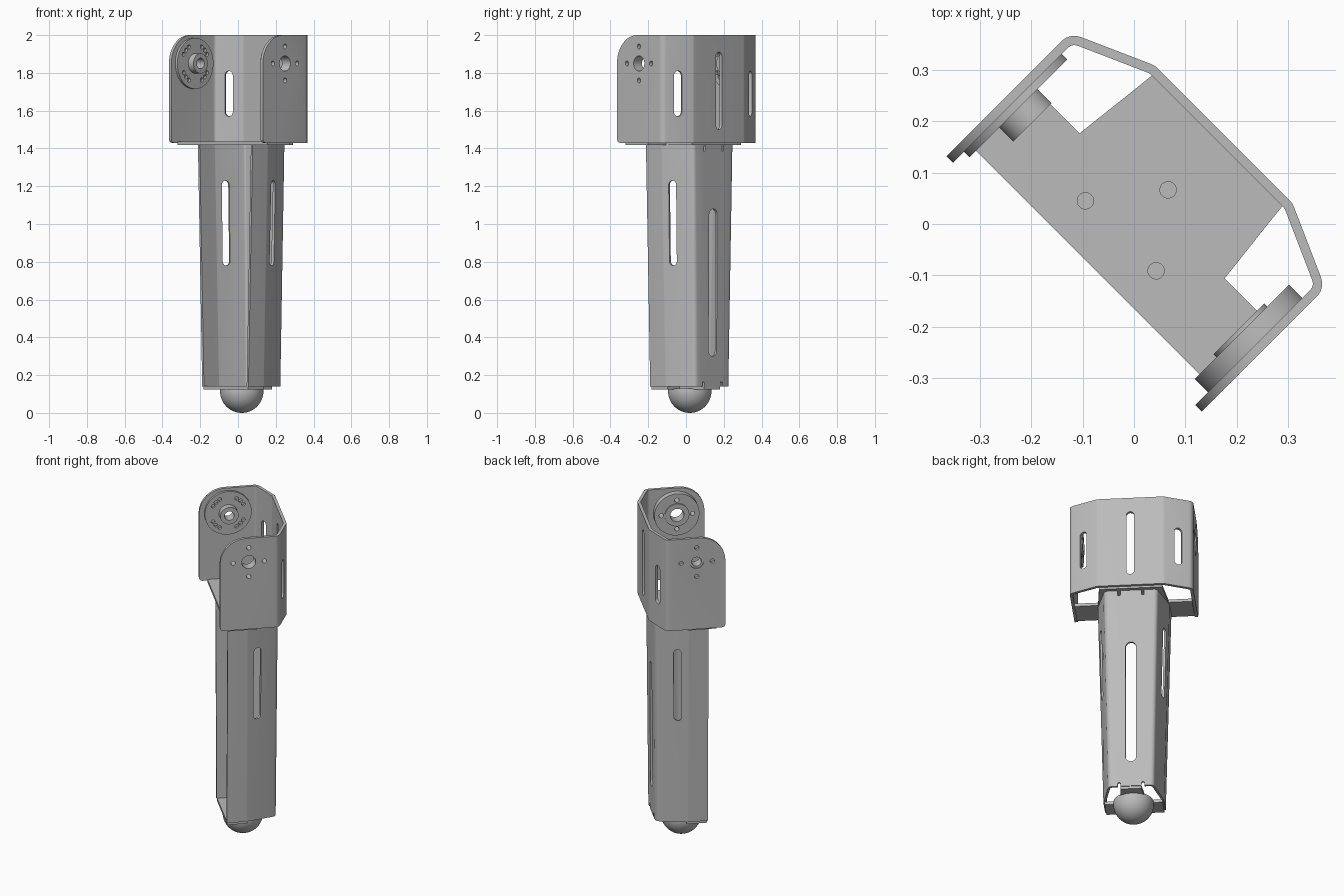
import bpy, bmesh
from math import pi, sin, cos, tan, radians, atan2
from mathutils import Matrix, Vector

cube = bpy.data.objects.get("Cube")
if cube:
    bpy.data.objects.remove(cube, do_unlink=True)

metal = bpy.data.materials.new("grey metal")
metal.use_nodes = True
grey = (0.5, 0.5, 0.5, 1)
metal.diffuse_color = grey
metal.node_tree.nodes["Principled BSDF"].inputs["Base Color"].default_value = grey
parts = []


def loft(bm, low, high):
    """Closed solid between two matching loops of 3D points."""
    a = [bm.verts.new(p) for p in low]
    b = [bm.verts.new(p) for p in high]
    n = len(a)
    bm.faces.new(a)
    bm.faces.new(b)
    for i in range(n):
        j = (i + 1) % n
        bm.faces.new((a[i], a[j], b[j], b[i]))


def slab(bm, profile, y0, y1, at=(0, 0), angle=0):
    """Upright (x, z) profile extruded along y, then turned about z and moved."""
    m = Matrix.Translation((at[0], at[1], 0)) @ Matrix.Rotation(angle, 4, 'Z')
    loft(bm, *[[m @ Vector((x, y, z)) for x, z in profile] for y in (y0, y1)])


def flat(bm, outline, z0, z1):
    loft(bm, [(x, y, z0) for x, y in outline], [(x, y, z1) for x, y in outline])


def arc(cx, cz, r, a0, a1, n):
    return [(cx + r * cos(a0 + (a1 - a0) * i / n), cz + r * sin(a0 + (a1 - a0) * i / n))
            for i in range(n + 1)]


def circle(cx, cz, r, n=40):
    return arc(cx, cz, r, 0, 2 * pi, n)[:-1]


def stadium(w, z0, z1):
    r = w / 2
    return arc(0, z1 - r, r, 0, pi, 10) + arc(0, z0 + r, r, pi, 2 * pi, 10)


def finish(name, bm, part=True):
    bmesh.ops.recalc_face_normals(bm, faces=bm.faces)
    mesh = bpy.data.meshes.new(name)
    bm.to_mesh(mesh)
    bm.free()
    ob = bpy.data.objects.new(name, mesh)
    bpy.context.collection.objects.link(ob)
    if part:
        mesh.materials.append(metal)
        parts.append(ob)
    return ob


def cut(ob, bm, operation='DIFFERENCE'):
    tool = finish("cutter", bm, False)
    tool.hide_render = True
    mod = ob.modifiers.new("cut", 'BOOLEAN')
    mod.operation, mod.solver, mod.object = operation, 'EXACT', tool
    bpy.context.view_layer.objects.active = ob
    bpy.ops.object.modifier_apply(modifier=mod.name)
    bpy.data.objects.remove(tool, do_unlink=True)


def rounded(path, r, n=4):
    """Replace inner corners of an open path by arcs."""
    pts = [Vector(p) for p in path]
    out = [pts[0]]
    for p, q, s in zip(pts, pts[1:], pts[2:]):
        d0, d1 = (q - p).normalized(), (s - q).normalized()
        turn = d0.angle(d1)
        centre = q - d0 * r * tan(turn / 2) + Vector((d0.y, -d0.x)) * r
        start = atan2(d0.x, -d0.y)
        out += [Vector(c) for c in arc(centre.x, centre.y, r, start, start - turn, n)]
    return out + [pts[-1]]


def sheet(path, r, t):
    """Closed outline of bent sheet metal, thickened inward."""
    pts = rounded(path, r)
    inner = []
    for i, p in enumerate(pts):
        a = (p - pts[i - 1]).normalized() if i else (pts[1] - p).normalized()
        b = (pts[i + 1] - p).normalized() if i < len(pts) - 1 else a
        na, nb = Vector((a.y, -a.x)), Vector((b.y, -b.x))
        inner.append(p + (na + nb) * t / (1 + na.dot(nb)))
    return pts + inner[::-1]


def mirrored(half):
    return half + [(-x, y) for x, y in half[::-1]]


ACROSS = -pi / 2      # turns a slab so that it extrudes along the width axis
AXLE = 1.85

# Hip bracket: bent sheet with rounded ear plates and slots
bm = bmesh.new()
flat(bm, sheet(mirrored([(-0.352, -0.165), (-0.352, 0.175), (-0.19, 0.247)]), 0.035, 0.018),
     1.43, 2)
bracket = finish("hip_bracket", bm)
bm = bmesh.new()
ear = [(-0.4, 1.4), (-0.4, 2.1), (-0.1, 2.1), (-0.1, 2.0)]
ear = ([(-0.4, 1.43), (0.145, 1.43)] + arc(0.145, 1.45, 0.02, -pi / 2, 0, 4)[1:]
       + arc(0.015, AXLE, 0.15, 0, pi / 2, 12) + [(-0.4, 2.0)])
slab(bm, ear, -0.5, 0.5, angle=ACROSS)
cut(bracket, bm, 'INTERSECT')
bm = bmesh.new()
slab(bm, stadium(0.045, 1.5, 1.91), -0.05, 0.05, (0, 0.24))
for s in (-1, 1):
    slab(bm, stadium(0.045, 1.57, 1.81), -0.05, 0.05, (s * 0.268, 0.205), s * -radians(24))
    slab(bm, circle(0, AXLE, 0.04), -0.05, 0.05, (s * 0.345, 0), ACROSS)
    for k in range(4):
        x, z = 0.09 * cos(k * pi / 2), 0.09 * sin(k * pi / 2)
        slab(bm, circle(x, AXLE + z, 0.013, 16), -0.05, 0.05, (s * 0.345, 0), ACROSS)
cut(bracket, bm)

# Servo horn disc with grouped holes, and its hollow boss
bm = bmesh.new()
slab(bm, circle(0, AXLE, 0.135, 64), -0.334, -0.319, angle=ACROSS)
horn = finish("horn_disc", bm)
bm = bmesh.new()
slab(bm, circle(0, AXLE, 0.03), -0.4, -0.2, angle=ACROSS)
for k in range(4):
    for step in (-16, 0, 16):
        a = radians(45 + 90 * k + step)
        slab(bm, circle(0.1 * cos(a), AXLE + 0.1 * sin(a), 0.011, 14), -0.4, -0.2, angle=ACROSS)
cut(horn, bm)
bm = bmesh.new()
slab(bm, circle(0, AXLE, 0.053), -0.345, -0.28, angle=ACROSS)
boss = finish("horn_boss", bm)
bm = bmesh.new()
slab(bm, circle(0, AXLE, 0.028), -0.4, -0.2, angle=ACROSS)
cut(boss, bm)

# Idler bearing disc and its inner ring on the other ear
for name, r, y0, y1 in (("bearing_disc", 0.13, 0.297, 0.334), ("bearing_ring", 0.07, 0.289, 0.297)):
    bm = bmesh.new()
    slab(bm, circle(0, AXLE, r, 64), y0, y1, angle=ACROSS)
    ob = finish(name, bm)
    bm = bmesh.new()
    slab(bm, circle(0, AXLE, 0.04), 0.2, 0.4, angle=ACROSS)
    if name == "bearing_disc":
        for k in range(4):
            x, z = 0.09 * cos(k * pi / 2), 0.09 * sin(k * pi / 2)
            slab(bm, circle(x, AXLE + z, 0.013, 16), 0.2, 0.4, angle=ACROSS)
    cut(ob, bm)

# Leg: tapered open channel with slots and relief notches
bm = bmesh.new()
ends = []
for a, b, back, z in ((0.173, 0.128, 0.198, 0.14), (0.205, 0.15, 0.206, 1.425)):
    outline = sheet(mirrored([(-a, -0.095), (-a, 0.02), (-b, back)]), 0.025, 0.013)
    ends.append([(x, y, z) for x, y in outline])
loft(bm, *ends)
leg = finish("leg_channel", bm)
bm = bmesh.new()
slab(bm, stadium(0.06, 0.3, 1.08), -0.05, 0.05, (0, 0.2))
for s in (-1, 1):
    slab(bm, stadium(0.045, 0.78, 1.23), -0.04, 0.04, (s * 0.18, 0.08), s * -radians(74))
    for z0, z1 in ((0.1, 0.165), (1.385, 1.46)):
        slab(bm, stadium(0.016, z0, z1), -0.04, 0.04, (s * 0.068, 0.2))
cut(leg, bm)

# Knee plate closing the top of the leg, reaching the ears
bm = bmesh.new()
flat(bm, mirrored([(-0.336, -0.117), (-0.336, 0.05), (-0.2, 0.05), (-0.184, 0.19), (-0.18, 0.23)]),
     1.418, 1.436)
top = finish("top_plate", bm)
bm = bmesh.new()
for x, y in ((-0.099, -0.035), (0, 0.094), (0.095, -0.034)):
    flat(bm, circle(x, y, 0.016, 20), 1.3, 1.5)
cut(top, bm)

# Foot plate with back tab
bm = bmesh.new()
flat(bm, mirrored([(-0.165, -0.092), (-0.165, 0.025), (-0.075, 0.025), (-0.06, 0.193)]),
     0.124, 0.142)
finish("foot_plate", bm)

# Rounded foot
bm = bmesh.new()
bmesh.ops.create_uvsphere(bm, u_segments=48, v_segments=24, radius=0.115,
                          matrix=Matrix.Translation((0, 0.028, 0.115)))
geom = bm.verts[:] + bm.edges[:] + bm.faces[:]
bmesh.ops.bisect_plane(bm, geom=geom, plane_co=(0, 0, 0.13), plane_no=(0, 0, 1), clear_outer=True)
bmesh.ops.holes_fill(bm, edges=[e for e in bm.edges if e.is_boundary])
finish("foot_ball", bm)

# Turn the whole leg to its diagonal stance and shade it
bpy.ops.object.select_all(action='DESELECT')
for ob in parts:
    ob.data.transform(Matrix.Rotation(-pi / 4, 4, 'Z'))
    ob.select_set(True)
bpy.context.view_layer.objects.active = parts[0]
bpy.ops.object.shade_smooth_by_angle(angle=radians(30))
